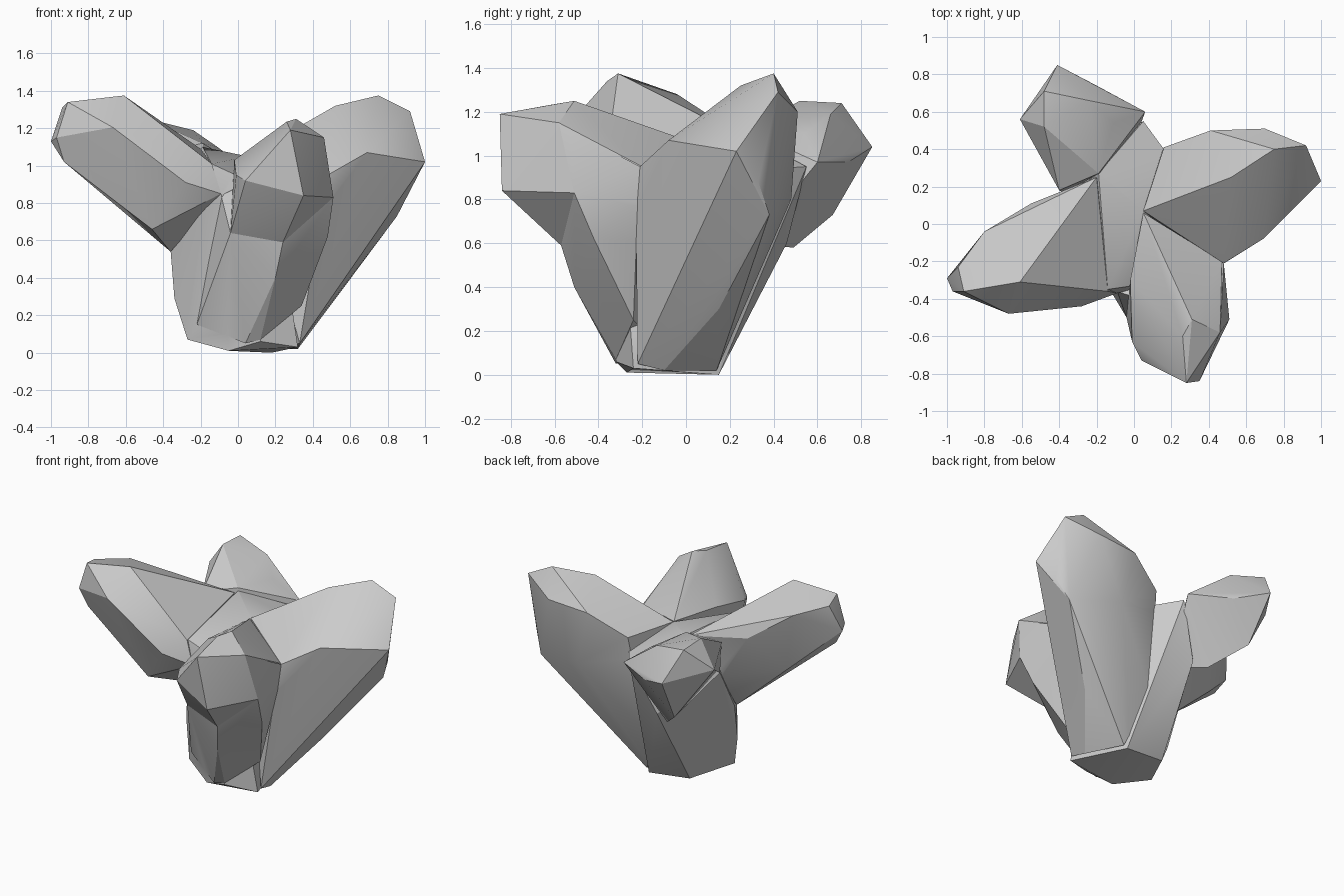
import bpy, bmesh
from math import radians


def hull(name, points):
    """Faceted solid wrapped round a few corner points."""
    bm = bmesh.new()
    for p in points:
        bm.verts.new(p)
    res = bmesh.ops.convex_hull(bm, input=bm.verts[:])
    junk = {v for v in res["geom_interior"] + res["geom_unused"]
            if isinstance(v, bmesh.types.BMVert)}
    if junk:
        bmesh.ops.delete(bm, geom=list(junk), context='VERTS')
    bmesh.ops.recalc_face_normals(bm, faces=bm.faces[:])
    mesh = bpy.data.meshes.new(name)
    bm.to_mesh(mesh)
    bm.free()
    ob = bpy.data.objects.new(name, mesh)
    bpy.context.collection.objects.link(ob)
    return ob


# Trunk: narrow foot flaring to a sloping crown
trunk = hull("branching_trunk", [
    (-.27, -.15, .07), (-.05, -.27, .01), (.12, -.32, .06), (.32, -.24, .03),
    (.18, .15, 0), (-.12, .13, .03), (-.34, -.08, .29), (-.36, -.02, .54),
    (-.09, -.37, .85), (.05, .07, 1.05), (-.14, -.35, 1.01), (.16, .40, .94),
    (-.19, .27, 1.10), (-.36, .15, .85), (.0, .28, .28), (-.1, .46, .6),
    (.05, .55, .95), (.2, -.3, .85)])

# Long left arm
left_arm = hull("left_arm", [
    (-1, -.29, 1.13), (-.97, -.36, 1.15), (-.91, -.36, 1.34), (-.94, -.23, 1.31),
    (-.93, -.32, 1.02), (-.67, -.48, 1.205), (-.61, -.31, 1.375), (-.8, -.04, 1.28),
    (-.55, .11, 1.11), (-.35, -.34, 1.17), (-.14, -.36, 1.01), (-.20, .25, 1.09),
    (-.28, -.44, .91), (-.09, -.37, .85), (-.46, -.33, .66), (-.7, -.1, .85),
    (-.36, -.04, .54), (-.35, .12, .8)])

# Broad right arm running down to the foot
right_arm = hull("right_arm", [
    (.75, .40, 1.375), (.52, .25, 1.32), (.92, .42, 1.29), (1, .23, 1.02),
    (.92, .33, .88), (.85, .38, .73), (.70, .51, 1.2), (.41, .50, 1.18),
    (.16, .41, 1.04), (.05, .07, 1.05), (.69, -.08, 1.07), (.48, -.21, .95),
    (.45, -.23, .77), (.33, -.22, .05), (.32, -.1, .02), (.2, .14, .02),
    (.53, .15, .30), (.5, .48, .8), (.1, .28, .35)])

# Back arm with a blunt head
back_arm = hull("back_arm", [
    (-.41, .85, 1.04), (-.61, .56, 1.08), (-.48, .71, 1.24), (-.48, .52, 1.25),
    (-.24, .66, 1.19), (-.11, .54, 1.1), (-.20, .74, .97), (-.38, .67, .73),
    (-.2, .49, .58), (-.19, .27, 1.12), (-.46, .3, .97), (-.40, .18, 1.07),
    (-.38, .17, .85), (.06, .6, .97), (-.05, .3, .6)])

# Front arm: overhanging head on a buttress
front_head = hull("front_head", [
    (.28, -.85, 1.19), (.35, -.84, .84), (.46, -.58, 1.15), (.51, -.51, .83),
    (.31, -.51, 1.25), (.26, -.6, 1.235), (.04, -.73, .92), (-.01, -.63, .95),
    (-.04, -.5, .64), (.24, -.57, .59), (-.02, -.3, 1.03), (.05, .06, 1.05),
    (.47, -.2, .95), (.2, -.1, .6)])
front_buttress = hull("front_buttress", [
    (.51, -.51, .83), (.24, -.57, .59), (.20, -.51, .40), (.04, -.32, .05),
    (.12, -.32, .07), (.34, -.24, .25), (.46, -.22, .77), (.48, -.42, .62),
    (.48, -.21, .95), (.46, -.57, 1.14), (-.04, -.5, .64), (-.09, -.36, .84),
    (-.22, -.2, .15), (0, -.1, .1), (.1, -.1, .8)])

# Fuse the arms into the trunk
for part in (left_arm, right_arm, back_arm, front_head, front_buttress):
    mod = trunk.modifiers.new("fuse", 'BOOLEAN')
    mod.operation = 'UNION'
    mod.solver = 'EXACT'
    mod.object = part
    bpy.context.view_layer.objects.active = trunk
    bpy.ops.object.modifier_apply(modifier=mod.name)
    bpy.data.objects.remove(part, do_unlink=True)

# Merge nearly flat triangles into larger facets
bm = bmesh.new()
bm.from_mesh(trunk.data)
bmesh.ops.remove_doubles(bm, verts=bm.verts[:], dist=.004)
bmesh.ops.dissolve_limit(bm, angle_limit=radians(6), verts=bm.verts[:], edges=bm.edges[:])
bm.to_mesh(trunk.data)
bm.free()

# Soft shading over shallow bends, crisp creases elsewhere
trunk.select_set(True)
bpy.context.view_layer.objects.active = trunk
bpy.ops.object.shade_smooth_by_angle(angle=radians(25))
